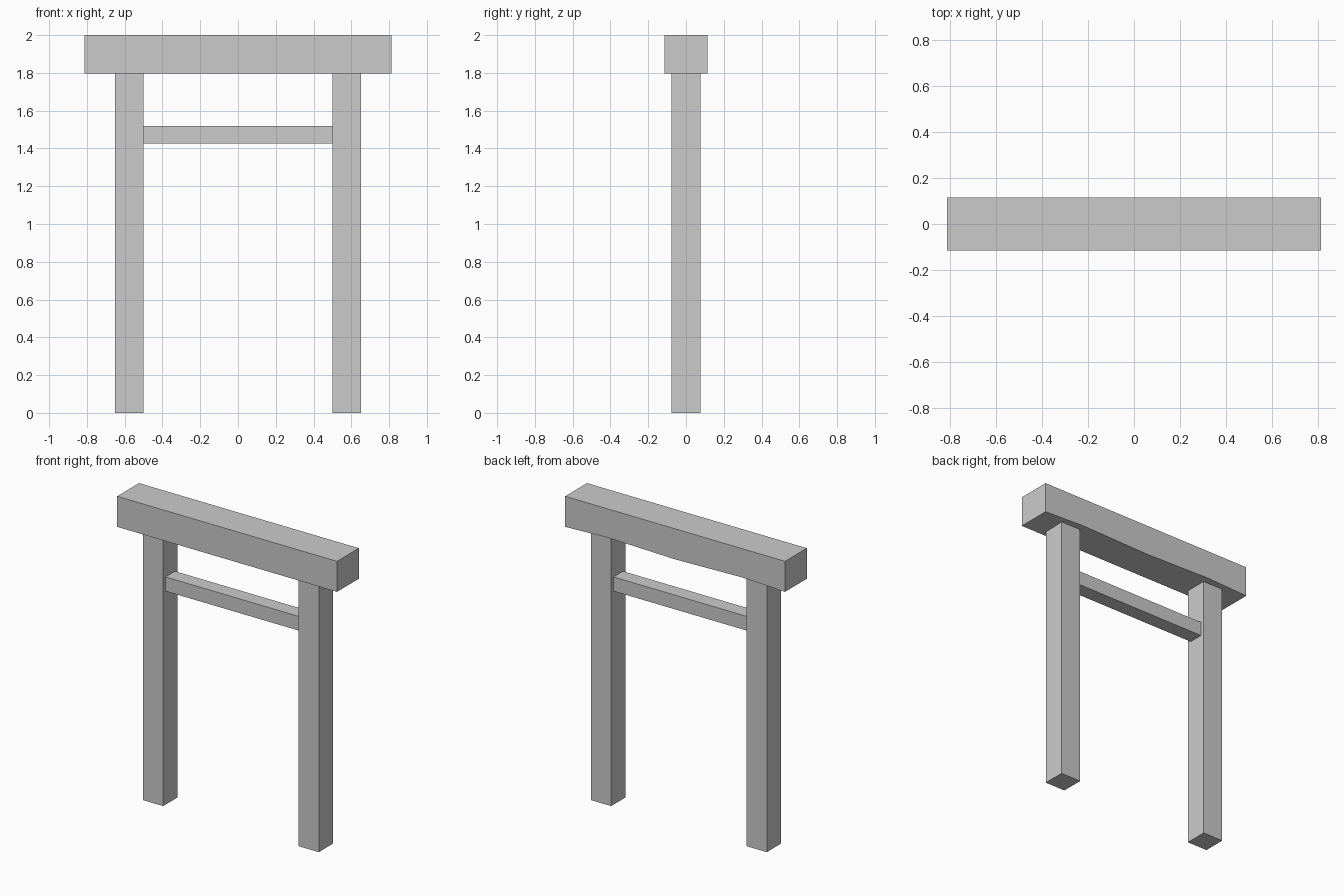
import bpy
import bmesh

if "Cube" in bpy.data.objects:
    bpy.data.objects.remove(bpy.data.objects["Cube"])


def loft(name, sections):
    """Join four-cornered sections (x, y_half, z_low_front, z_low_back, z_top) along x."""
    bm = bmesh.new()
    rings = []
    for x, hy, zf, zb, zt in sections:
        pts = [(x, -hy, zf), (x, hy, zb), (x, hy, zt), (x, -hy, zt)]
        rings.append([bm.verts.new(p) for p in pts])
    for a, b in zip(rings, rings[1:]):
        for i in range(4):
            j = (i + 1) % 4
            bm.faces.new((a[i], a[j], b[j], b[i]))
    bm.faces.new(rings[0])
    bm.faces.new(rings[-1])
    bmesh.ops.recalc_face_normals(bm, faces=bm.faces)
    mesh = bpy.data.meshes.new(name)
    bm.to_mesh(mesh)
    bm.free()
    obj = bpy.data.objects.new(name, mesh)
    bpy.context.collection.objects.link(obj)
    return obj


def beam(name, x0, x1, hy, z0, z1):
    return loft(name, [(x0, hy, z0, z0, z1), (x1, hy, z0, z0, z1)])


# Upright posts
beam("left_post", -0.65, -0.50, 0.076, 0.0, 1.8)
beam("right_post", 0.50, 0.65, 0.076, 0.0, 1.8)

# Cross rail between the posts
beam("cross_rail", -0.505, 0.505, 0.05, 1.425, 1.52)

# Top lintel, its rear lower edge slightly hewn above the posts
hewn = [(-0.812, 0), (-0.5, 0.012), (0, 0), (0.5, 0.012), (0.812, 0)]
loft("top_lintel", [(x, 0.115, 1.796, 1.796 + dz, 2.0) for x, dz in hewn])
